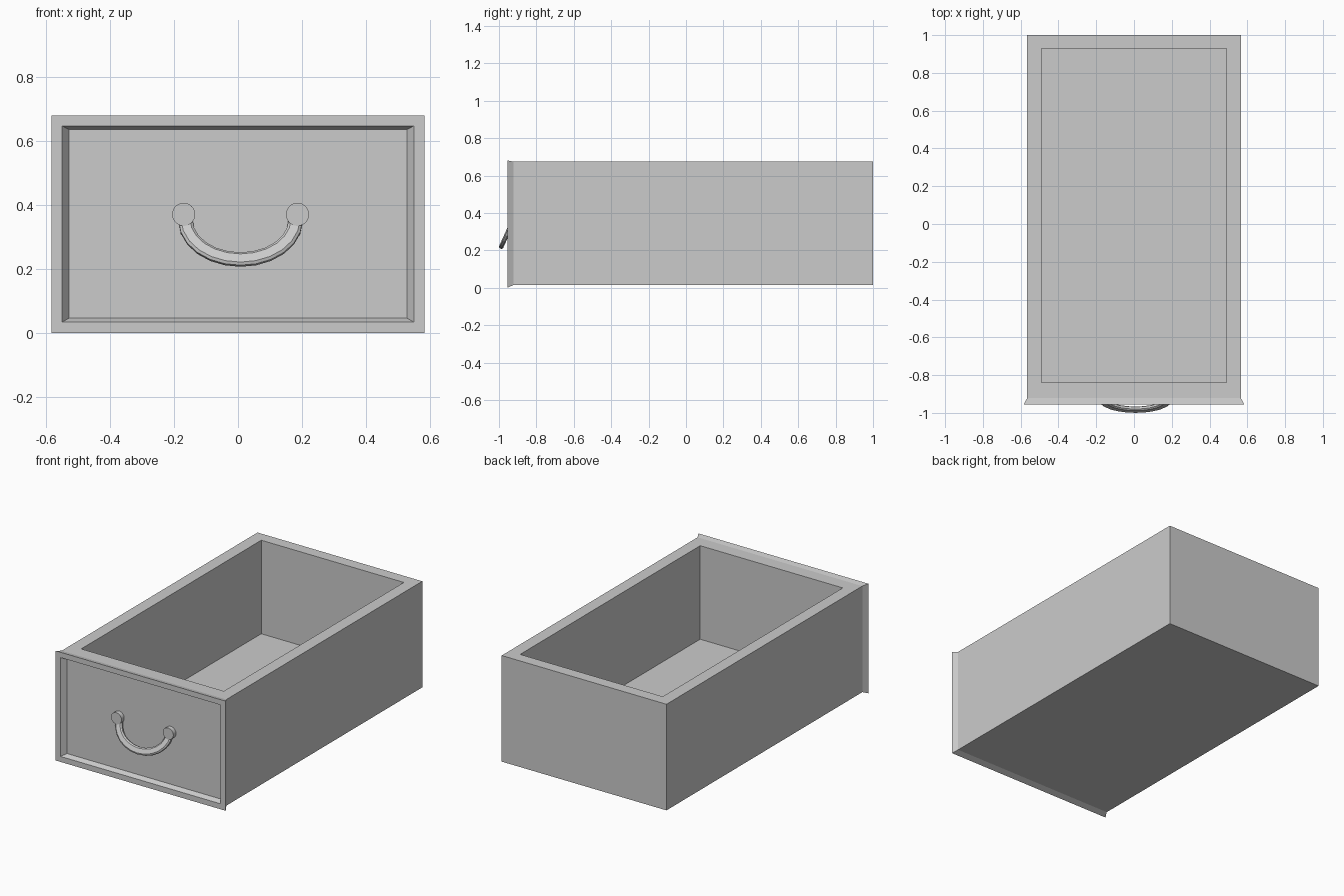
import bpy, bmesh
from math import cos, sin, pi, atan
from mathutils import Vector, Matrix

if "Cube" in bpy.data.objects:
    bpy.data.objects.remove(bpy.data.objects["Cube"])


def make_object(name, bm):
    bmesh.ops.recalc_face_normals(bm, faces=bm.faces)
    mesh = bpy.data.meshes.new(name)
    bm.to_mesh(mesh)
    bm.free()
    ob = bpy.data.objects.new(name, mesh)
    bpy.context.collection.objects.link(ob)
    return ob


def loft(name, rings, cap_start=True, cap_end=True):
    """Skin a list of closed point rings, optionally capping the ends."""
    bm = bmesh.new()
    rows = [[bm.verts.new(p) for p in ring] for ring in rings]
    n = len(rows[0])
    for a, b in zip(rows, rows[1:]):
        for i in range(n):
            j = (i + 1) % n
            bm.faces.new((a[i], a[j], b[j], b[i]))
    if cap_start:
        bm.faces.new(rows[0][::-1])
    if cap_end:
        bm.faces.new(rows[-1])
    return make_object(name, bm)


def flat_ring(hx, y0, y1, z):
    return [(-hx, y0, z), (hx, y0, z), (hx, y1, z), (-hx, y1, z)]


def upright_ring(hx, z0, z1, y):
    return [(-hx, y, z0), (hx, y, z0), (hx, y, z1), (-hx, y, z1)]


# Open box: outer walls, rim, inner walls, floor
loft("drawer_box", [
    flat_ring(0.566, -0.922, 1.0, 0.015),
    flat_ring(0.566, -0.922, 1.0, 0.674),
    flat_ring(0.49, -0.839, 0.928, 0.674),
    flat_ring(0.49, -0.839, 0.928, 0.093),
])

# Front panel: flared edge, flat border, sloped recess
loft("front_panel", [
    upright_ring(0.566, 0.015, 0.674, -0.922),
    upright_ring(0.584, 0.0, 0.681, -0.955),
    upright_ring(0.55, 0.034, 0.648, -0.955),
    upright_ring(0.528, 0.047, 0.636, -0.925),
], cap_start=False)

# Round knobs holding the handle
HANDLE_X, KNOB_Z, SPREAD = 0.008, 0.371, 0.178
for side, label in ((-1, "left"), (1, "right")):
    bm = bmesh.new()
    bmesh.ops.create_cone(
        bm, cap_ends=True, segments=32, radius1=0.036, radius2=0.036, depth=0.028,
        matrix=Matrix.Translation((HANDLE_X + side * SPREAD, -0.938, KNOB_Z))
        @ Matrix.Rotation(pi / 2, 4, 'X'))
    knob = make_object("knob_" + label, bm)
    bpy.ops.object.select_all(action='DESELECT')
    knob.select_set(True)
    bpy.context.view_layer.objects.active = knob
    bpy.ops.object.shade_smooth_by_angle()

# Hanging bail handle: octagonal strip swept along a tilted half ellipse
tilt = atan(0.45)
down = Vector((0, -sin(tilt), -cos(tilt)))
out = Vector((0, -cos(tilt), sin(tilt)))
right = Vector((1, 0, 0))
origin = Vector((HANDLE_X, -0.928, 0.352))
section = [(0.022, -0.006), (0.022, 0.006), (0.014, 0.012), (-0.014, 0.012),
           (-0.022, 0.006), (-0.022, -0.006), (-0.014, -0.012), (0.014, -0.012)]
A, B, STEPS = 0.172, 0.134, 12
rings = []
for k in range(STEPS + 1):
    t = pi * k / STEPS
    centre = origin - right * A * cos(t) + down * B * sin(t)
    side = (down * sin(t) / B - right * cos(t) / A).normalized()
    rings.append([centre + side * u + out * v for u, v in section])
loft("handle", rings)
